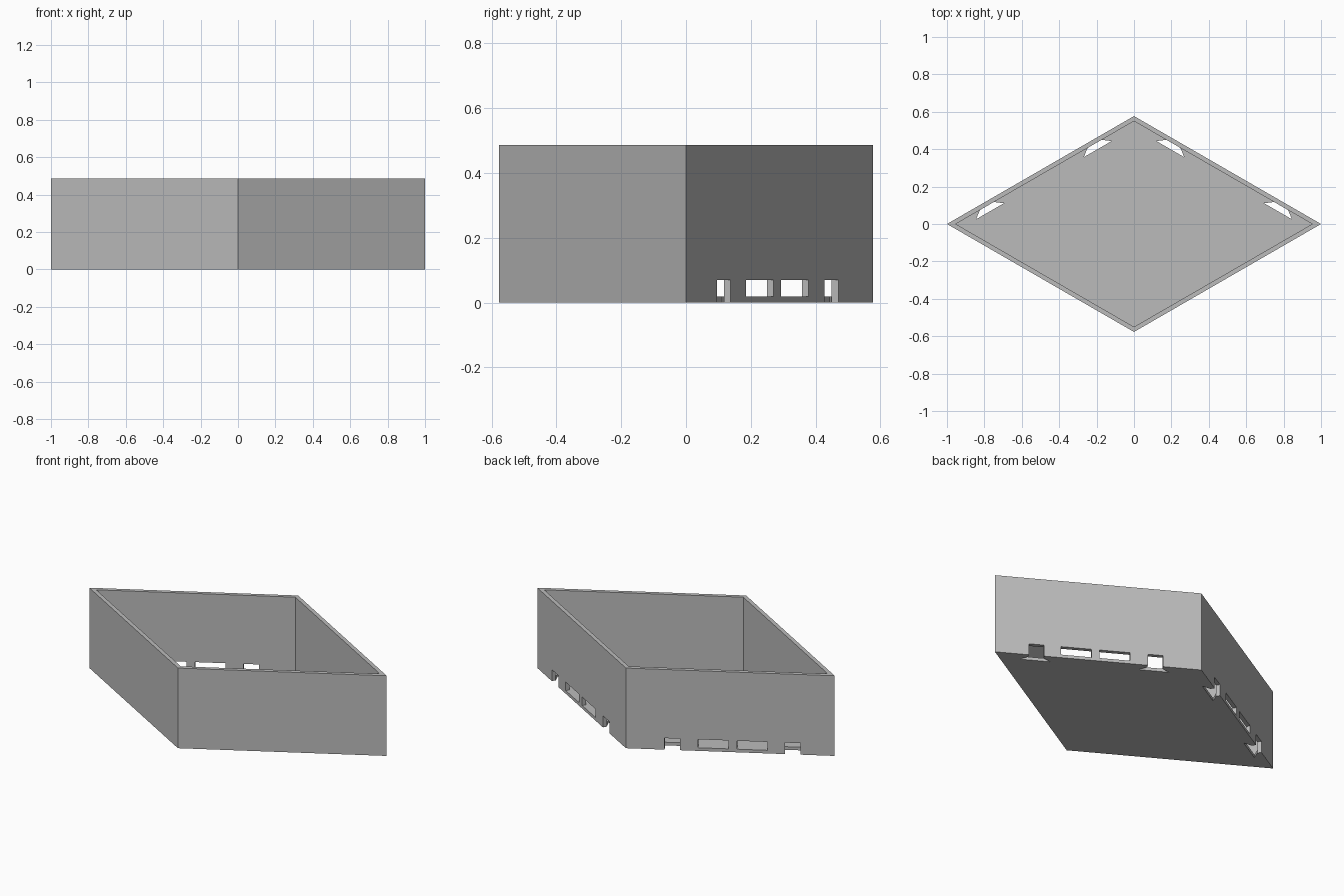
import bpy, bmesh
from mathutils import Vector

if "Cube" in bpy.data.objects:
    bpy.data.objects.remove(bpy.data.objects["Cube"], do_unlink=True)

HALF_X, HALF_Y, HEIGHT = 1.0, 0.577, 0.487
WALL, FLOOR, SLOT_TOP = 0.0235, 0.019, 0.07
ALONG = Vector((-HALF_X, HALF_Y)).normalized()    # along a back wall from the side corner
INWARD = Vector((-HALF_Y, -HALF_X)).normalized()  # into the tray

grey = bpy.data.materials.new("mid grey")
grey.use_nodes = True
grey.diffuse_color = (0.5, 0.5, 0.5, 1)
grey.node_tree.nodes["Principled BSDF"].inputs["Base Color"].default_value = grey.diffuse_color


def prism(bm, outline, z0, z1):
    """Extrude a flat outline between two heights."""
    face = bm.faces.new([bm.verts.new((x, y, z0)) for x, y in outline])
    top = bmesh.ops.extrude_face_region(bm, geom=[face])
    verts = [v for v in top["geom"] if isinstance(v, bmesh.types.BMVert)]
    bmesh.ops.translate(bm, verts=verts, vec=(0, 0, z1 - z0))


def make_object(name, bm):
    bmesh.ops.recalc_face_normals(bm, faces=bm.faces)
    mesh = bpy.data.meshes.new(name)
    bm.to_mesh(mesh)
    bm.free()
    mesh.materials.append(grey)
    obj = bpy.data.objects.new(name, mesh)
    bpy.context.collection.objects.link(obj)
    return obj


def rhombus(scale):
    return [(HALF_X * scale, 0), (0, HALF_Y * scale), (-HALF_X * scale, 0), (0, -HALF_Y * scale)]


def on_wall(points, side):
    """Turn (distance along wall, depth) pairs into plan positions."""
    plan = [Vector((HALF_X, 0)) + ALONG * s + INWARD * d for s, d in points]
    return [(p.x * side, p.y) for p in plan]


def cut(target, cutter):
    mod = target.modifiers.new("cut", 'BOOLEAN')
    mod.operation, mod.solver, mod.object = 'DIFFERENCE', 'EXACT', cutter
    bpy.context.view_layer.objects.active = target
    bpy.ops.object.modifier_apply(modifier=mod.name)
    bpy.data.objects.remove(cutter, do_unlink=True)


# Rhombic tray body
bm = bmesh.new()
prism(bm, rhombus(1), 0, HEIGHT)
tray = make_object("tray", bm)

# Hollow interior with an even wall thickness
inset = 1 - WALL / (HALF_X * -INWARD.x)
bm = bmesh.new()
prism(bm, rhombus(inset), FLOOR, HEIGHT + 0.1)
cut(tray, make_object("cavity_cutter", bm))

# Flared notches and wide windows low in both back walls
bm = bmesh.new()
for side in (1, -1):
    for mid in (0.233, 0.898):
        n, w, deep = 0.043, 0.086, 0.056
        outline = [(mid - n, -0.05), (mid + n, -0.05), (mid + n, WALL),
                   (mid + w, deep), (mid - w, deep), (mid - n, WALL)]
        prism(bm, on_wall(outline, side), -0.05, SLOT_TOP)
    for mid in (0.456, 0.671):
        h = 0.085
        outline = [(mid - h, -0.05), (mid + h, -0.05), (mid + h, 0.05), (mid - h, 0.05)]
        prism(bm, on_wall(outline, side), FLOOR, SLOT_TOP)
cut(tray, make_object("slot_cutter", bm))
